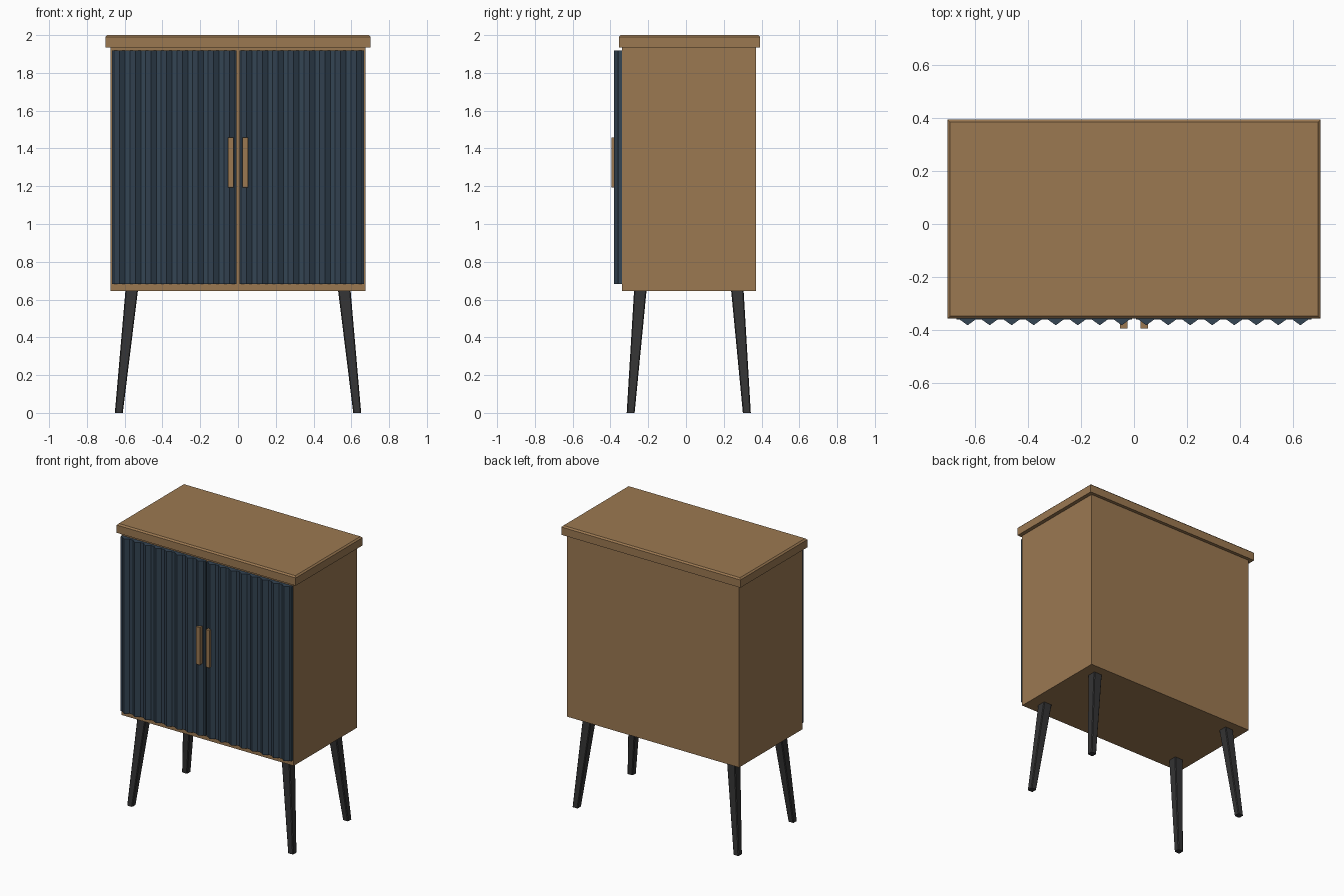
import bpy, bmesh
from mathutils import Vector

if "Cube" in bpy.data.objects:
    bpy.data.objects.remove(bpy.data.objects["Cube"])


def material(name, rgb):
    m = bpy.data.materials.new(name)
    m.diffuse_color = (*rgb, 1.0)
    m.use_nodes = True
    m.node_tree.nodes["Principled BSDF"].inputs["Base Color"].default_value = m.diffuse_color
    return m


WOOD = material("warm wood", (0.33, 0.19, 0.083))
BLUE = material("slate blue", (0.034, 0.058, 0.087))
BLACK = material("charcoal", (0.034, 0.034, 0.035))


def finish(name, bm, mat):
    bmesh.ops.recalc_face_normals(bm, faces=bm.faces)
    me = bpy.data.meshes.new(name)
    bm.to_mesh(me)
    bm.free()
    me.materials.append(mat)
    ob = bpy.data.objects.new(name, me)
    bpy.context.collection.objects.link(ob)
    return ob


def add_box(bm, x, y, z):
    verts = bmesh.ops.create_cube(bm, size=1)["verts"]
    for v in verts:
        v.co = Vector((x[v.co.x > 0], y[v.co.y > 0], z[v.co.z > 0]))
    return verts


def box(name, x, y, z, mat):
    bm = bmesh.new()
    add_box(bm, x, y, z)
    return finish(name, bm, mat)


# Cabinet body
box("cabinet_body", (-0.675, 0.675), (-0.34, 0.37), (0.645, 1.935), WOOD)

# Top board, chamfered around its upper edge
bm = bmesh.new()
add_box(bm, (-0.702, 0.702), (-0.356, 0.393), (1.935, 2.0))
rim = [e for e in bm.edges if all(v.co.z > 1.99 for v in e.verts)]
bmesh.ops.bevel(bm, geom=rim, offset=0.01, segments=1, affect='EDGES')
finish("top_board", bm, WOOD)

# Doors: flat panel with eight triangular ribs each, and a bar handle
Z0, Z1 = 0.682, 1.919
for side, s in (("left", -1), ("right", 1)):
    box(side + "_door", sorted((s * 0.007, s * 0.668)), (-0.36, -0.335), (Z0, Z1), BLUE)

    bm = bmesh.new()
    for i in range(8):
        cx = s * (0.046 + i * 0.0829)
        profile = [(cx - 0.03, -0.3595), (cx, -0.381), (cx + 0.03, -0.3595)]
        face = bm.faces.new([bm.verts.new((px, py, Z0)) for px, py in profile])
        top = bmesh.ops.extrude_face_region(bm, geom=[face])["geom"]
        bmesh.ops.translate(bm, vec=(0, 0, Z1 - Z0),
                            verts=[v for v in top if isinstance(v, bmesh.types.BMVert)])
    finish(side + "_door_ribs", bm, BLUE)

    box(side + "_handle", sorted((s * 0.024, s * 0.052)), (-0.394, -0.366),
        (1.193, 1.459), WOOD)


# Tapered, splayed square legs with softened corners
def leg(name, top, foot):
    bm = bmesh.new()
    verts = add_box(bm, (-1, 1), (-1, 1), (0, 1))
    for v in verts:
        (cx, cy), half, z = (top, 0.033, 0.647) if v.co.z > 0.5 else (foot, 0.021, 0.0)
        v.co = Vector((cx + v.co.x * half, cy + v.co.y * half, z))
    uprights = [e for e in bm.edges if abs(e.verts[0].co.z - e.verts[1].co.z) > 0.3]
    bmesh.ops.bevel(bm, geom=uprights, offset=0.005, segments=1, affect='EDGES')
    finish(name, bm, BLACK)


for side, s in (("left", -1), ("right", 1)):
    leg("front_leg_" + side, (s * 0.563, -0.242), (s * 0.631, -0.293))
    leg("back_leg_" + side, (s * 0.563, 0.272), (s * 0.631, 0.322))
